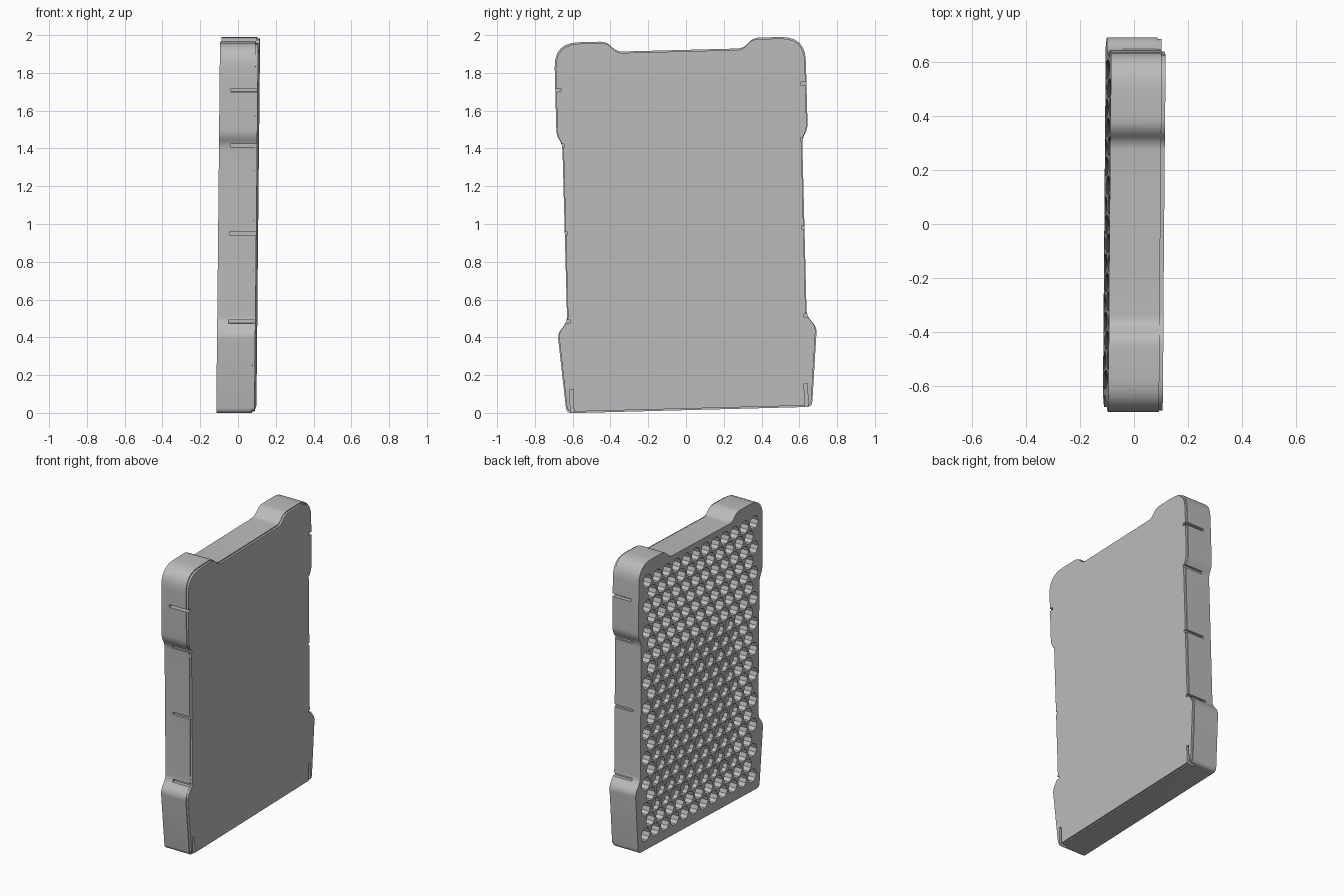
import bpy, bmesh
from mathutils import Matrix, Vector

cube = bpy.data.objects.get("Cube")
if cube:
    bpy.data.objects.remove(cube, do_unlink=True)

mat = bpy.data.materials.new("light grey")
mat.use_nodes = True
grey = (0.5, 0.5, 0.5, 1)
mat.diffuse_color = grey
mat.node_tree.nodes["Principled BSDF"].inputs["Base Color"].default_value = grey

# Slight lean of the whole panel, applied to every mesh
LEAN = Matrix(((1, 0.008, 0.01, 0),
               (0, 1, -0.026, -0.008),
               (0, 0.026, 1, 0.99),
               (0, 0, 0, 1)))

# Half outline (y, z, corner radius), from bottom to top centre
HALF = [(0.65, -0.975, 0.03), (0.686, -0.555, 0.03), (0.634, -0.49, 0.03),
        (0.635, 0.445, 0.03), (0.665, 0.497, 0.03), (0.665, 0.986, 0.13),
        (0.387, 0.986, 0.035), (0.335, 0.931, 0.03)]


def rounded_outline(inset=0.0):
    pts = HALF + [(-y, z, r) for y, z, r in reversed(HALF)]
    out = []
    for i, (y, z, r) in enumerate(pts):
        p = Vector((y, z))
        a = p + (Vector(pts[i - 1][:2]) - p).normalized() * r
        b = p + (Vector(pts[(i + 1) % len(pts)][:2]) - p).normalized() * r
        for k in range(7):
            t = k / 6
            q = a * (1 - t) ** 2 + p * 2 * t * (1 - t) + b * t * t
            out.append(q * (1 - inset))
    return out


def make_object(name, bm):
    bmesh.ops.recalc_face_normals(bm, faces=bm.faces)
    me = bpy.data.meshes.new(name)
    bm.to_mesh(me)
    bm.free()
    me.materials.append(mat)
    ob = bpy.data.objects.new(name, me)
    bpy.context.collection.objects.link(ob)
    return ob


def slab(name, x0, x1, inset=0.0):
    bm = bmesh.new()
    face = bm.faces.new([bm.verts.new((x0, p.x, p.y)) for p in rounded_outline(inset)])
    ext = bmesh.ops.extrude_face_region(bm, geom=[face])
    moved = [v for v in ext["geom"] if isinstance(v, bmesh.types.BMVert)]
    bmesh.ops.translate(bm, verts=moved, vec=(x1 - x0, 0, 0))
    return make_object(name, bm)


def add_box(bm, x0, x1, y, z, dy, dz):
    m = Matrix.Translation(((x0 + x1) / 2, y, z)) @ Matrix.Diagonal((x1 - x0, dy, dz, 1))
    bmesh.ops.create_cube(bm, size=1, matrix=m)


def slot_cutter():
    bm = bmesh.new()
    for side in (-1, 1):
        # Thin notches along the upright edges
        for z, y in ((0.736, 0.665), (0.442, 0.64), (-0.024, 0.634), (-0.49, 0.634)):
            add_box(bm, -0.04, 0.2, side * y, z, 0.06 if z > 0.5 else 0.03, 0.018)
        # Short upright slits at the bottom corners
        add_box(bm, 0.05, 0.2, side * 0.62, -0.915, 0.018, 0.13)
    return make_object("slot_cutter", bm)


def hole_cutter():
    bm = bmesh.new()
    turn = Matrix.Rotation(1.5708, 4, "Y")
    for row in range(21):
        z = -0.87 + row * 0.086
        for col in range(12 - row % 2):
            y = -0.572 + (col + 0.5 * (row % 2)) * 0.104
            shallow = -0.38 < y < 0.5 and -0.75 < z < 0.25
            depth = 0.03 if shallow else 0.12
            m = Matrix.Translation((-0.1, y, z)) @ turn
            bmesh.ops.create_cone(bm, cap_ends=True, segments=10, radius1=0.045,
                                  radius2=0.045, depth=2 * depth, matrix=m)
    return make_object("hole_cutter", bm)


def cut(ob, cutters):
    for c in cutters:
        mod = ob.modifiers.new("cut", "BOOLEAN")
        mod.operation = "DIFFERENCE"
        mod.solver = "EXACT"
        mod.object = c
    deps = bpy.context.evaluated_depsgraph_get()
    me = bpy.data.meshes.new_from_object(ob.evaluated_get(deps))
    ob.modifiers.clear()
    ob.data = me


# Perforated body and flat cover plate
body = slab("panel_body", -0.1, 0.088)
cover = slab("cover_plate", 0.088, 0.102, 0.008)
slots, holes = slot_cutter(), hole_cutter()
cut(body, [slots, holes])
cut(cover, [slots])
for c in (slots, holes):
    bpy.data.objects.remove(c, do_unlink=True)

# Lean the parts and shade the rounded corners smoothly
for ob in (body, cover):
    ob.data.transform(LEAN)
    bpy.ops.object.select_all(action="DESELECT")
    ob.select_set(True)
    bpy.context.view_layer.objects.active = ob
    bpy.ops.object.shade_smooth_by_angle(angle=0.6)
